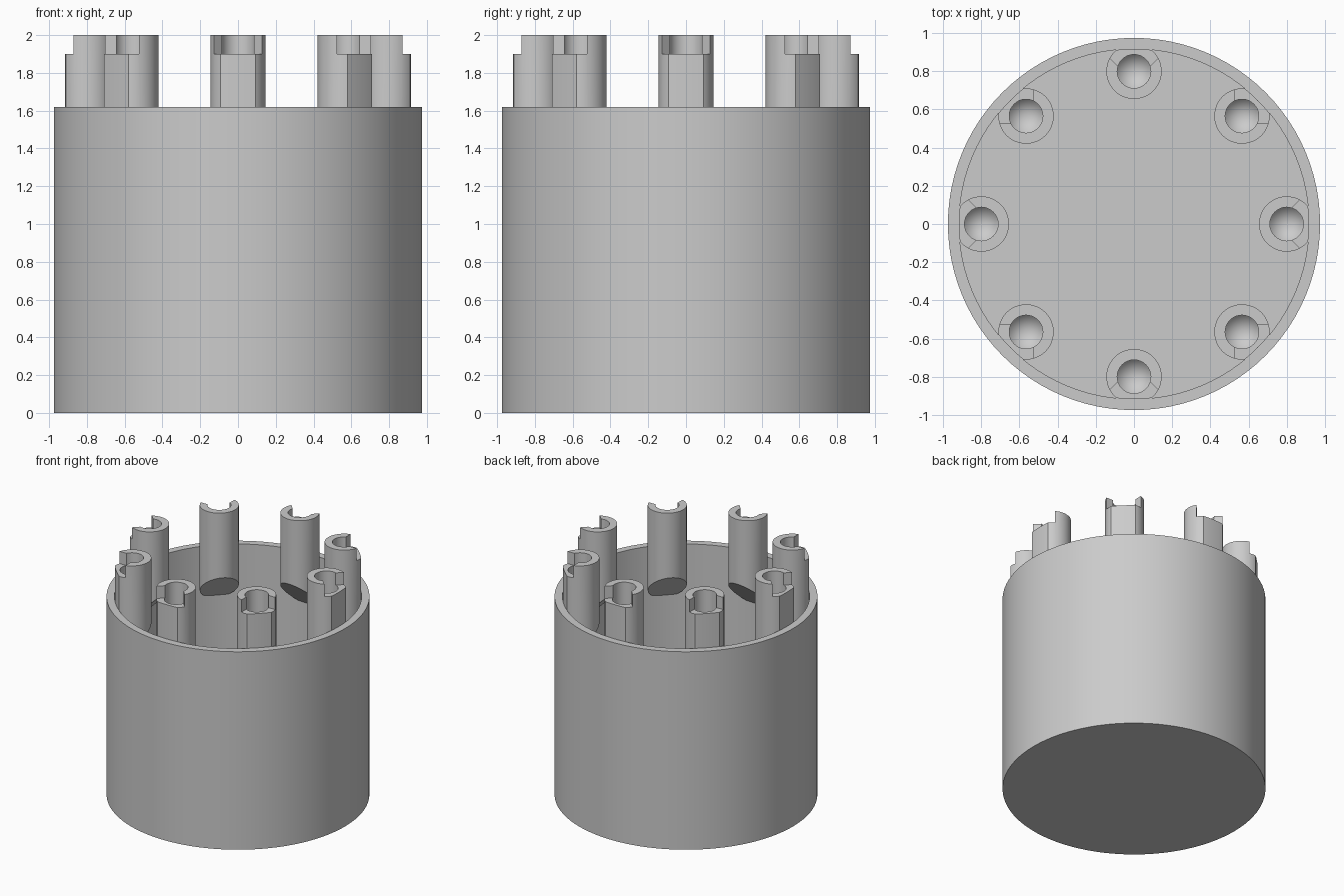
import bpy, bmesh, math
from mathutils import Vector, Matrix

if "Cube" in bpy.data.objects:
    bpy.data.objects.remove(bpy.data.objects["Cube"])

SEG = 96
OUTER, INNER, RIM, FLOOR = 0.975, 0.917, 1.62, 0.06
POST_X, POST_R, HOLE_R = 0.80, 0.145, 0.088

grey = bpy.data.materials.new("light grey")
grey.diffuse_color = (0.6, 0.6, 0.6, 1)
grey.use_nodes = True
grey.node_tree.nodes["Principled BSDF"].inputs["Base Color"].default_value = grey.diffuse_color


def add(name, bm):
    bmesh.ops.recalc_face_normals(bm, faces=bm.faces)
    me = bpy.data.meshes.new(name)
    bm.to_mesh(me)
    bm.free()
    me.materials.append(grey)
    ob = bpy.data.objects.new(name, me)
    bpy.context.collection.objects.link(ob)
    return ob


def lathe(name, profile, seg, x=0.0):
    """Closed solid turned from (radius, z) points around a vertical axis."""
    bm = bmesh.new()
    rings = []
    for r, z in profile:
        n = 1 if r == 0 else seg
        rings.append([bm.verts.new((x + r * math.cos(2 * math.pi * i / seg),
                                    r * math.sin(2 * math.pi * i / seg), z)) for i in range(n)])
    for a, b in zip(rings, rings[1:]):
        for i in range(seg):
            j = (i + 1) % seg
            quad = [a[i % len(a)], a[j % len(a)], b[j % len(b)], b[i % len(b)]]
            bm.faces.new(list(dict.fromkeys(quad)))
    for ring in (rings[0], rings[-1]):
        if len(ring) > 1:
            bm.faces.new(ring)
    return add(name, bm)


def smooth(ob):
    bpy.ops.object.select_all(action='DESELECT')
    ob.select_set(True)
    bpy.context.view_layer.objects.active = ob
    bpy.ops.object.shade_smooth_by_angle(angle=math.radians(25))


# Round cup with a thin wall
cup = lathe("cup", [(OUTER, 0), (OUTER, RIM), (INNER, RIM), (INNER, FLOOR)], SEG)
smooth(cup)

# Post blank, its underside sloping 45 degrees down to the wall
blank = lathe("post_blank", [(POST_R, 1.0), (POST_R, 2.0)], 48, POST_X)
bm = bmesh.new()
bm.from_mesh(blank.data)
cut = bmesh.ops.bisect_plane(bm, geom=bm.verts[:] + bm.edges[:] + bm.faces[:],
                             plane_co=Vector((POST_X - POST_R, 0, 1.47)),
                             plane_no=Vector((1, 0, 1)).normalized(), clear_inner=True)
bmesh.ops.holes_fill(bm, edges=[e for e in bm.edges if e.is_boundary])
bmesh.ops.recalc_face_normals(bm, faces=bm.faces)
bm.to_mesh(blank.data)
bm.free()

# Cutters: wall trim, screw hole with pointed end, outward corner notch
trim = lathe("trim_cutter", [(INNER, 0.5), (INNER, 2.5)], SEG)
hole = lathe("hole_cutter", [(0, 1.45), (HOLE_R, 1.55), (HOLE_R, 2.2)], 32, POST_X)
bm = bmesh.new()
bmesh.ops.create_cube(bm, size=0.5, matrix=Matrix.Translation(
    (POST_X - 0.057 + 0.25 * math.sqrt(2), 0, 2.15)) @ Matrix.Rotation(math.pi / 4, 4, 'Z'))
notch = add("notch_cutter", bm)

for cutter, op in ((trim, 'INTERSECT'), (hole, 'DIFFERENCE'), (notch, 'DIFFERENCE')):
    mod = blank.modifiers.new(cutter.name, 'BOOLEAN')
    mod.object, mod.operation, mod.solver = cutter, op, 'EXACT'

bpy.context.view_layer.update()
deps = bpy.context.evaluated_depsgraph_get()
post_mesh = bpy.data.meshes.new_from_object(blank.evaluated_get(deps))
post_mesh.name = "post"
for helper in (blank, trim, hole, notch):
    bpy.data.objects.remove(helper)

# Ring of eight posts
for i in range(8):
    post = bpy.data.objects.new(f"post_{i + 1}", post_mesh.copy())
    post.rotation_euler.z = i * math.pi / 4
    bpy.context.collection.objects.link(post)
    smooth(post)
